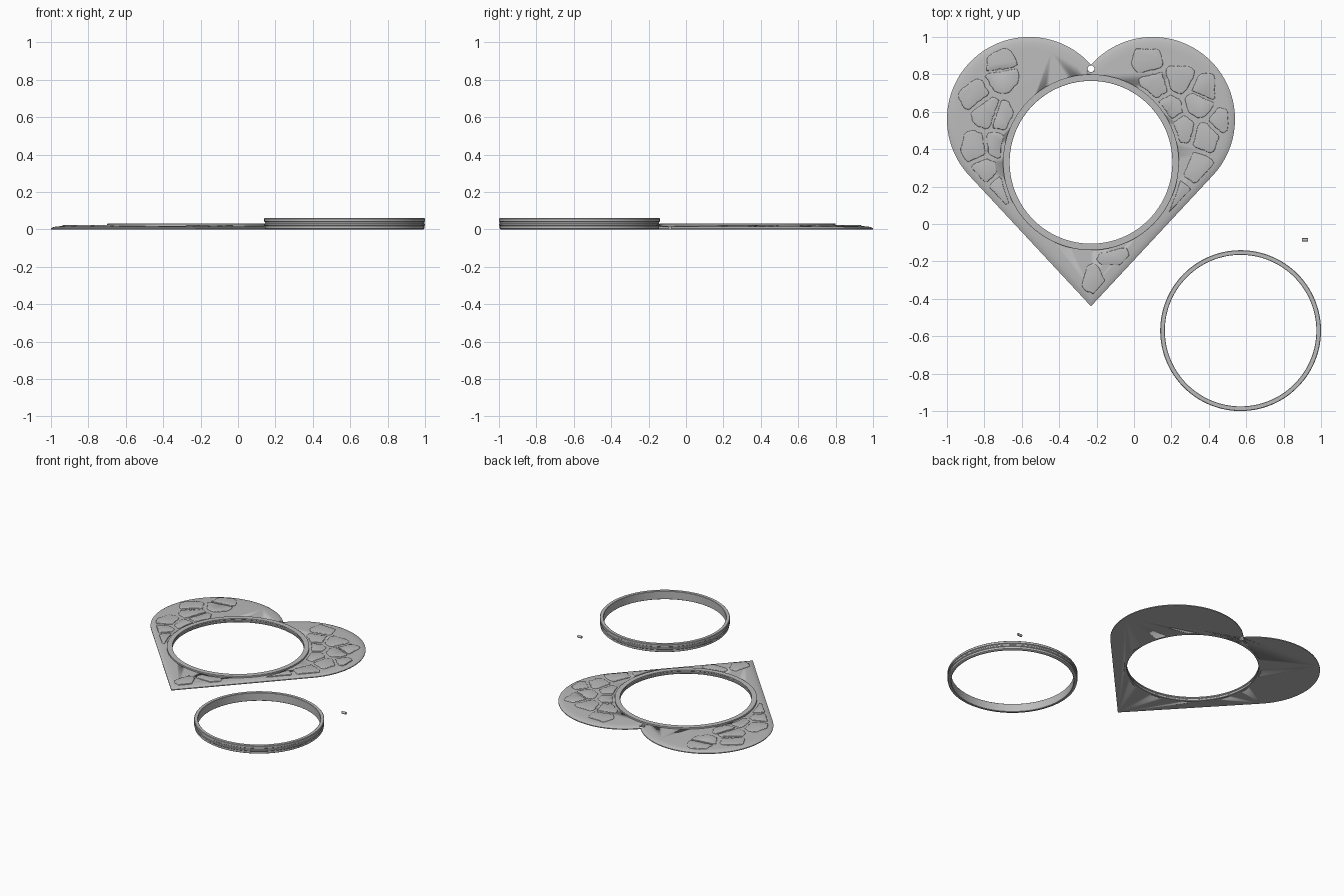
import bpy, bmesh, math, random
from mathutils import Vector

random.seed(4)
cube = bpy.data.objects.get("Cube")
if cube:
    bpy.data.objects.remove(cube)

# Heart layout: two round lobes joined by tangents to a tip
CX, LOBE_X, LOBE_Y, R, TIP_Y = -0.23, 0.33, 0.56, 0.44, -0.44
HOLE = Vector((CX, 0.33))
REACH = math.hypot(LOBE_X, LOBE_Y - TIP_Y)
SLOPE = math.atan2(LOBE_Y - TIP_Y, LOBE_X) - math.asin(R / REACH)

grey = bpy.data.materials.new("plain_grey")
grey.use_nodes = True
grey.diffuse_color = (0.5, 0.5, 0.5, 1)
grey.node_tree.nodes["Principled BSDF"].inputs["Base Color"].default_value = (0.5, 0.5, 0.5, 1)


def finish(name, bm, angle=30):
    bmesh.ops.recalc_face_normals(bm, faces=bm.faces)
    mesh = bpy.data.meshes.new(name)
    bm.to_mesh(mesh)
    bm.free()
    mesh.materials.append(grey)
    ob = bpy.data.objects.new(name, mesh)
    bpy.context.collection.objects.link(ob)
    bpy.ops.object.select_all(action='DESELECT')
    bpy.context.view_layer.objects.active = ob
    ob.select_set(True)
    bpy.ops.object.shade_smooth_by_angle(angle=math.radians(angle))
    return ob


def bridge(bm, a, b):
    for i in range(len(a)):
        j = (i + 1) % len(a)
        bm.faces.new((a[i], a[j], b[j], b[i]))


def loft(bm, layers):
    """Stack closed outlines given as (points, z) and cap both ends."""
    rows = [[bm.verts.new((p[0], p[1], z)) for p in pts] for pts, z in layers]
    for a, b in zip(rows, rows[1:]):
        bridge(bm, a, b)
    bm.faces.new(rows[0])
    bm.faces.new(rows[-1])


def lathe(name, centre, profile, steps=128):
    """Spin a closed (radius, z) profile around a vertical axis."""
    bm = bmesh.new()
    rings = [[bm.verts.new((centre[0] + r * math.cos(k * math.tau / steps),
                            centre[1] + r * math.sin(k * math.tau / steps), z))
              for k in range(steps)] for r, z in profile]
    for i, ring in enumerate(rings):
        bridge(bm, ring, rings[(i + 1) % len(rings)])
    return finish(name, bm)


def heart(inset, steps=64):
    """Heart outline moved inwards by inset."""
    r = R - inset
    start = SLOPE - math.pi / 2
    end = math.pi - math.acos(LOBE_X / r)
    right = [(LOBE_X + r * math.cos(t), LOBE_Y + r * math.sin(t))
             for t in (start + (end - start) * k / steps for k in range(steps + 1))]
    left = [(-x, y) for x, y in reversed(right[:-1])]
    tip = [(0, TIP_Y + inset / math.cos(SLOPE))]
    return [(x + CX, y) for x, y in tip + right + left]


def on_plate(p, inset=0.035):
    """True where a stone may lie: inside the heart, clear of the holes."""
    dx, y = abs(p.x - CX), p.y
    if (p - HOLE).length < 0.485 or math.hypot(dx, y - 0.83) < 0.035:
        return False
    if (y - TIP_Y) * math.cos(SLOPE) - dx * math.sin(SLOPE) < inset:
        return False
    touch_y = LOBE_Y - R * math.cos(SLOPE)
    if y < touch_y or (dx < LOBE_X and y < LOBE_Y):
        return True
    return math.hypot(dx - LOBE_X, y - LOBE_Y) < R - inset


def cutter(name, centre, radius):
    bm = bmesh.new()
    ring = [(centre[0] + radius * math.cos(k * math.tau / 96),
             centre[1] + radius * math.sin(k * math.tau / 96)) for k in range(96)]
    loft(bm, [(ring, -0.1), (ring, 0.1)])
    ob = finish(name, bm)
    ob.hide_render = True
    ob.hide_set(True)
    return ob


# Heart plate with a softened upper edge
bm = bmesh.new()
loft(bm, [(heart(0), 0), (heart(0), 0.006), (heart(0.012), 0.012),
          (heart(0.03), 0.016), (heart(0.06), 0.018)])
plate = finish("heart_plate", bm)
for label, centre, radius in (("opening_cutter", HOLE, 0.45),
                              ("hanging_hole_cutter", (CX, 0.83), 0.018)):
    cut = plate.modifiers.new(label, 'BOOLEAN')
    cut.operation = 'DIFFERENCE'
    cut.solver = 'EXACT'
    cut.object = cutter(label, centre, radius)

# Raised rim around the opening, with a snap groove inside
lathe("opening_rim", HOLE, [
    (0.437, 0), (0.455, 0), (0.47, 0.012), (0.47, 0.029), (0.467, 0.031),
    (0.438, 0.031), (0.435, 0.029), (0.435, 0.021), (0.439, 0.018),
    (0.439, 0.013), (0.435, 0.01), (0.435, 0.002)])

# Low irregular stones scattered over the plate as a jittered cell pattern
STEP = 0.15
seeds = [Vector((CX + (i + random.uniform(-.36, .36)) * STEP,
                 0.3 + (j + random.uniform(-.36, .36)) * STEP))
         for i in range(-7, 8) for j in range(-7, 7)]
bm = bmesh.new()
for seed in seeds:
    if not on_plate(seed, 0.06):
        continue
    near = [s for s in seeds if 0 < (s - seed).length < 3 * STEP]
    outline = []
    for k in range(28):
        d = Vector((math.cos(k * math.tau / 28), math.sin(k * math.tau / 28)))
        reach = 0.11
        for s in near:
            along = (s - seed).dot(d)
            if along > 0:
                reach = min(reach, (s - seed).length_squared / (2 * along))
        reach = reach * 0.88 - random.uniform(0, 0.006)
        while reach > 0.01 and not on_plate(seed + d * reach):
            reach -= 0.004
        outline.append(d * reach)
    rings = [[seed + p * f for p in outline] for f in (1, 0.97, 0.9)]
    loft(bm, list(zip([rings[0]] + rings, (0.012, 0.02, 0.0225, 0.0235))))
finish("stone_relief", bm, 50)

# Separate snap ring with a ridge around the outside
lathe("snap_ring", (0.57, -0.57), [
    (0.405, 0.002), (0.407, 0), (0.42, 0), (0.426, 0.004), (0.426, 0.018),
    (0.43, 0.022), (0.43, 0.028), (0.426, 0.032), (0.426, 0.04),
    (0.43, 0.043), (0.43, 0.057), (0.427, 0.06), (0.407, 0.06), (0.405, 0.058)])

# Small loose peg lying on its side
bm = bmesh.new()
bmesh.ops.create_cone(bm, cap_ends=True, segments=20, radius1=0.009,
                      radius2=0.009, depth=0.032)
for v in bm.verts:
    v.co = Vector((0.915 + v.co.z, -0.085 + v.co.x, 0.009 + v.co.y))
finish("loose_peg", bm)
